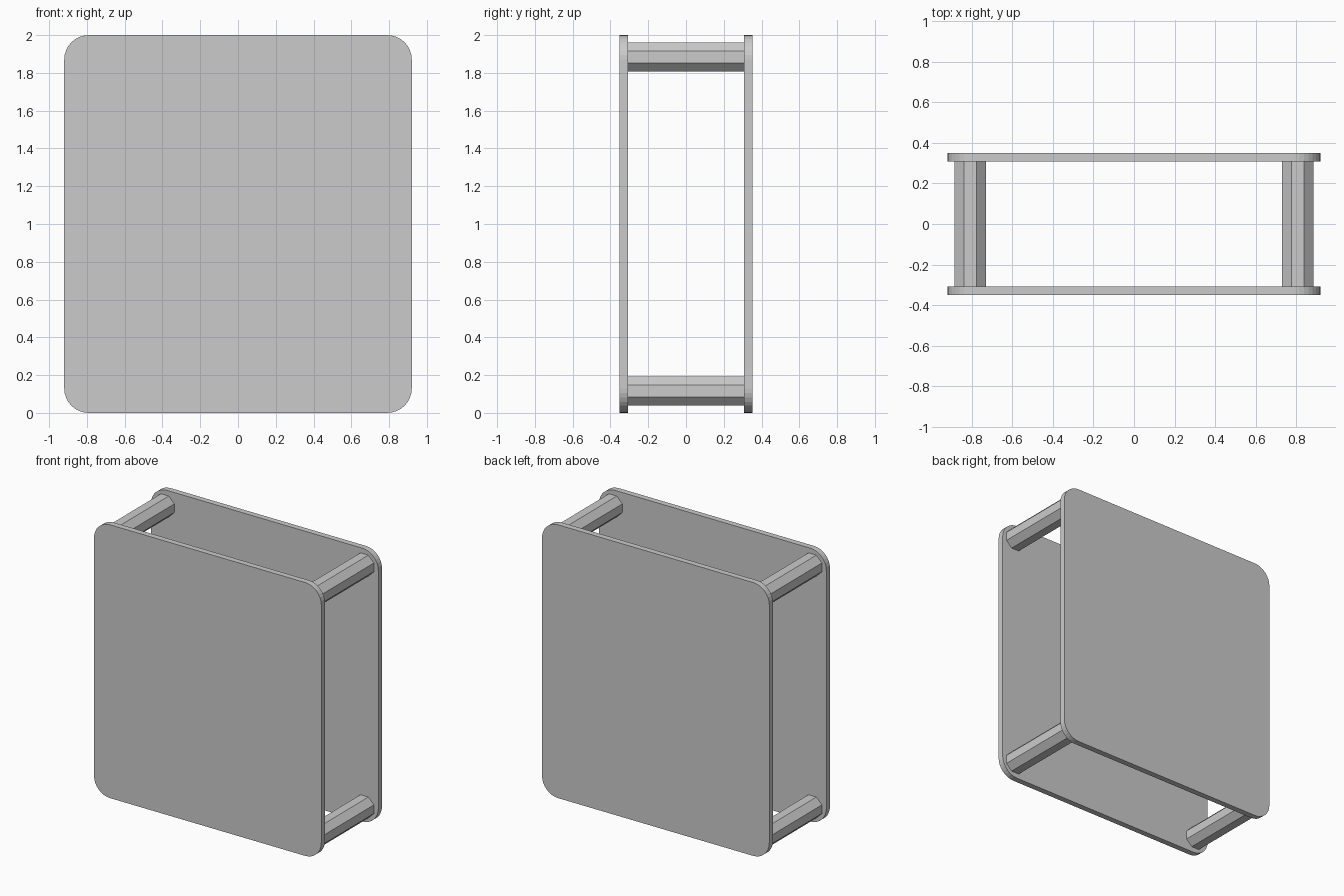
import bpy
import bmesh
from math import cos, sin, pi

if "Cube" in bpy.data.objects:
    bpy.data.objects.remove(bpy.data.objects["Cube"])

HALF_W, HEIGHT = 0.92, 2.0        # plate outline
CORNER, STEPS = 0.13, 8           # rounded corner radius and segments
INNER, OUTER = 0.308, 0.351       # plate faces along y
POST_X, POST_Z = 0.808, 0.885     # post offsets from the plate centre
POST_R = 0.077 / cos(pi / 8)      # octagon across-flats to radius


def prism(name, outline, y0, y1):
    """Extrude a closed (x, z) outline along y."""
    bm = bmesh.new()
    face = bm.faces.new([bm.verts.new((x, y0, z)) for x, z in outline])
    geom = bmesh.ops.extrude_face_region(bm, geom=[face])["geom"]
    verts = [g for g in geom if isinstance(g, bmesh.types.BMVert)]
    bmesh.ops.translate(bm, verts=verts, vec=(0, y1 - y0, 0))
    bmesh.ops.recalc_face_normals(bm, faces=bm.faces)
    mesh = bpy.data.meshes.new(name)
    bm.to_mesh(mesh)
    bm.free()
    obj = bpy.data.objects.new(name, mesh)
    bpy.context.collection.objects.link(obj)
    return obj


def rounded_rect():
    points = []
    for quarter, (sx, sz) in enumerate([(1, 1), (-1, 1), (-1, -1), (1, -1)]):
        cx = sx * (HALF_W - CORNER)
        cz = HEIGHT / 2 + sz * (HEIGHT / 2 - CORNER)
        for i in range(STEPS + 1):
            a = (quarter + i / STEPS) * pi / 2
            points.append((cx + CORNER * cos(a), cz + CORNER * sin(a)))
    return points


# Front and back plates
prism("front_plate", rounded_rect(), -OUTER, -INNER)
prism("back_plate", rounded_rect(), INNER, OUTER)

# Four octagonal corner posts joining the plates
for side, sx in (("left", -1), ("right", 1)):
    for level, sz in (("bottom", -1), ("top", 1)):
        cx, cz = sx * POST_X, HEIGHT / 2 + sz * POST_Z
        octagon = [(cx + POST_R * cos((k + 0.5) * pi / 4),
                    cz + POST_R * sin((k + 0.5) * pi / 4)) for k in range(8)]
        prism(f"{level}_{side}_post", octagon, -INNER, INNER)
